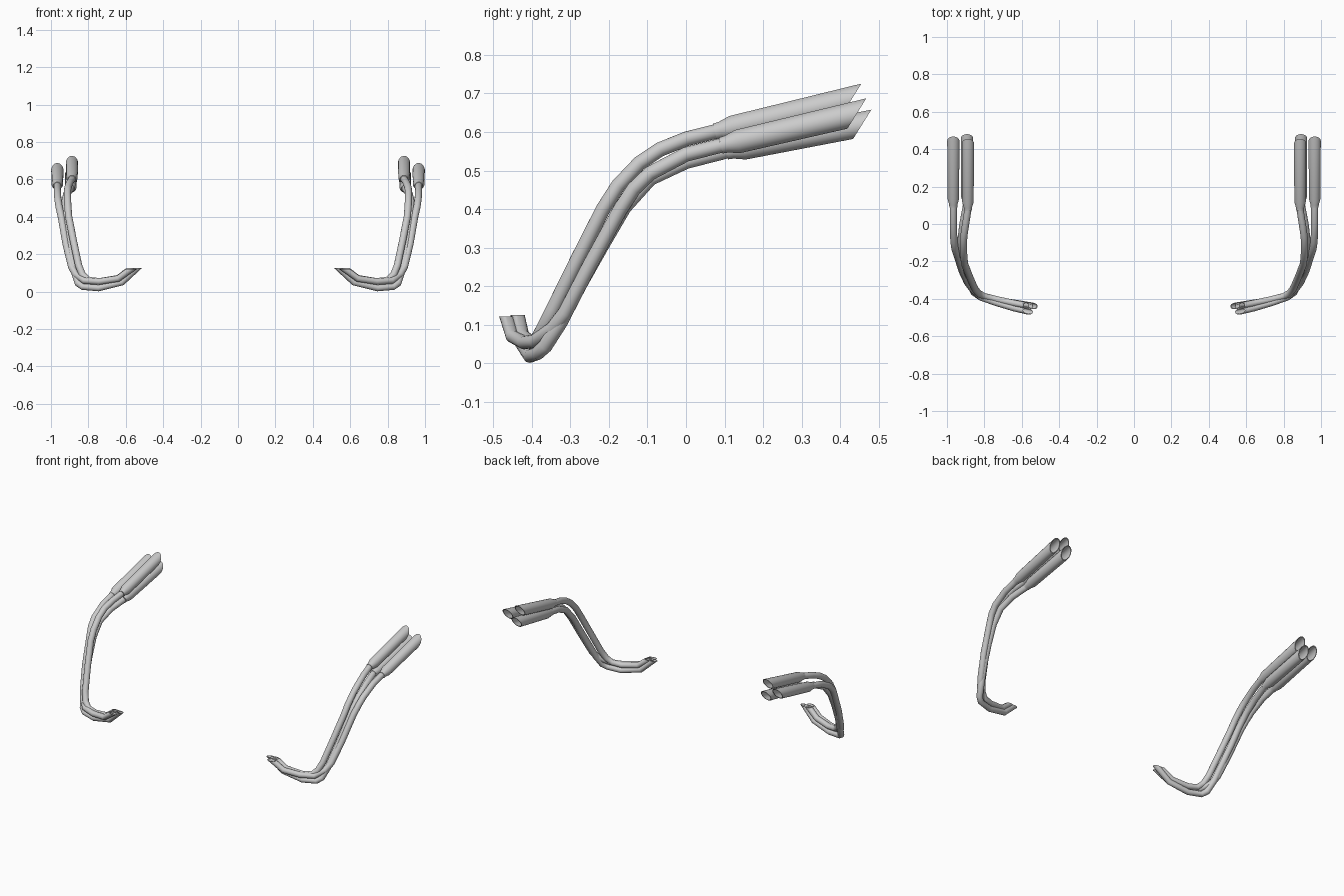
import bpy, bmesh, math
from mathutils import Vector

cube = bpy.data.objects.get("Cube")
if cube:
    bpy.data.objects.remove(cube)

metal = bpy.data.materials.new("grey metal")
metal.use_nodes = True
GREY = (0.6, 0.6, 0.6, 1)
metal.diffuse_color = GREY
metal.node_tree.nodes["Principled BSDF"].inputs["Base Color"].default_value = GREY

SIDES = 20
WALL = 0.004


def ring_points(centre, tangent, side, radius, cut=None):
    """Circle around the path; an end ring is slid along the tube onto its cut plane."""
    other = tangent.cross(side)
    ring = []
    for i in range(SIDES):
        a = math.tau * i / SIDES
        off = (side * math.cos(a) + other * math.sin(a)) * radius
        if cut:
            off -= tangent * (off.dot(cut) / tangent.dot(cut))
        ring.append(centre + off)
    return ring


def tube(name, path, radii, cut):
    """Sweep a round tube whose first end is hollow and cut at an angle."""
    pts = [Vector(p) for p in path]
    steps = [(b - a).normalized() for a, b in zip(pts, pts[1:])]
    tangents = [steps[0]] + [(a + b).normalized() for a, b in zip(steps, steps[1:])] + [steps[-1]]
    side = tangents[0].orthogonal().normalized()
    sides = [side]
    for a, b in zip(tangents, tangents[1:]):
        side = a.rotation_difference(b) @ side
        sides.append(side)
    cut = Vector(cut)
    rings = [ring_points(pts[1], tangents[1], sides[1], radii[1] - WALL),
             ring_points(pts[0], tangents[0], sides[0], radii[0] - WALL, cut)]
    for i, p in enumerate(pts):
        rings.append(ring_points(p, tangents[i], sides[i], radii[i], cut if i == 0 else None))

    bm = bmesh.new()
    loops = [[bm.verts.new(v) for v in ring] for ring in rings]
    for a, b in zip(loops, loops[1:]):
        for i in range(SIDES):
            j = (i + 1) % SIDES
            bm.faces.new((a[i], a[j], b[j], b[i]))
    bm.faces.new(loops[0])
    bm.faces.new(loops[-1])
    bmesh.ops.recalc_face_normals(bm, faces=bm.faces)
    mesh = bpy.data.meshes.new(name)
    bm.to_mesh(mesh)
    bm.free()
    mesh.materials.append(metal)
    obj = bpy.data.objects.new(name, mesh)
    bpy.context.collection.objects.link(obj)
    bpy.ops.object.select_all(action='DESELECT')
    bpy.context.view_layer.objects.active = obj
    obj.select_set(True)
    bpy.ops.object.shade_smooth_by_angle(angle=math.radians(40))


# Pipe centre lines, from the engine end to the silencer, for the left side
PIPES = {
    "upper": [(.57, -.436, .125), (.64, -.424, .072), (.74, -.402, .055), (.80, -.387, .062),
              (.832, -.37, .09), (.852, -.345, .14), (.88, -.28, .272), (.905, -.215, .40),
              (.91, -.176, .461), (.912, -.12, .52), (.91, -.067, .555), (.90, 0, .582),
              (.888, .075, .601)],
    "outer": [(.57, -.466, .121), (.64, -.45, .07), (.74, -.42, .054), (.82, -.392, .058),
              (.866, -.345, .09), (.89, -.313, .132), (.92, -.249, .256), (.945, -.17, .40),
              (.957, -.135, .453), (.963, -.093, .493), (.966, 0, .542), (.966, .09, .565)],
    "lower": [(.54, -.438, .125), (.62, -.425, .05), (.745, -.405, .019), (.83, -.385, .026),
              (.855, -.365, .045), (.875, -.326, .106), (.895, -.275, .205), (.912, -.218, .306),
              (.923, -.16, .405), (.926, -.093, .479), (.915, 0, .523), (.895, .105, .55)],
}
# Centre of each silencer's slanted rear end
TIPS = {"upper": (.888, .43, .686), "outer": (.966, .443, .648), "lower": (.893, .457, .62)}

for label, sign in (("left", 1), ("right", -1)):
    for key, path in PIPES.items():
        path = [Vector((sign * x, y, z)) for x, y, z in path]
        tip = Vector((sign * TIPS[key][0], *TIPS[key][1:]))
        tube(f"{label}_{key}_pipe", path, [.0175] * 4 + [.019] * (len(path) - 4), (0, 0, 1))
        # Silencer: slanted tip, long body, short cone and collar
        start = path[-1]
        axis = (tip - start).normalized()
        tube(f"{label}_{key}_silencer",
             [tip, start + axis * .045, start + axis * .015, start],
             [.033, .031, .0225, .0215], (0, .85, -.53))
